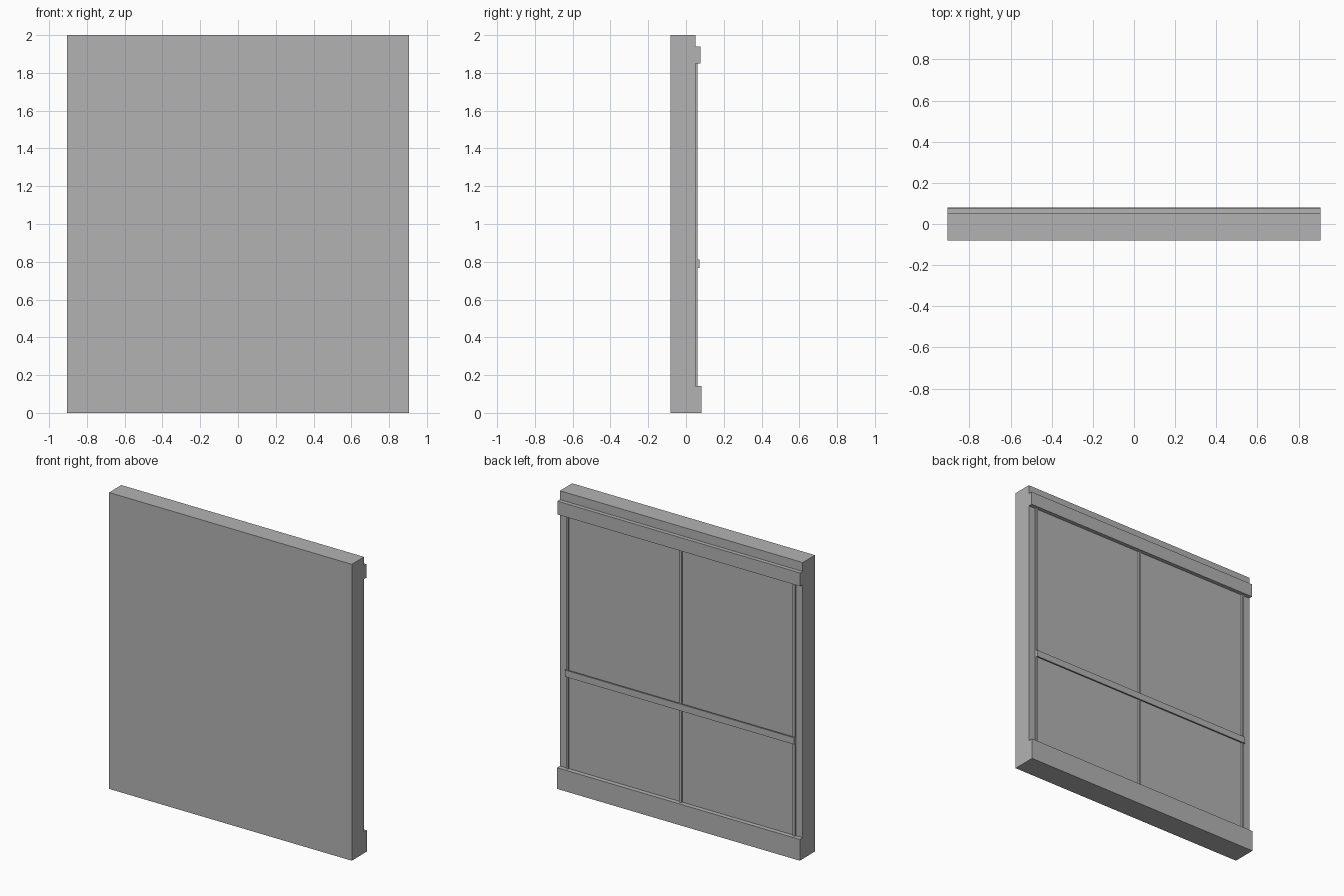
import bpy

default_cube = bpy.data.objects.get("Cube")
if default_cube:
    bpy.data.objects.remove(default_cube, do_unlink=True)

# One plain grey for every part
grey = bpy.data.materials.new("plain grey")
grey.use_nodes = True
colour = (0.45, 0.45, 0.45, 1.0)
grey.diffuse_color = colour
grey.node_tree.nodes["Principled BSDF"].inputs["Base Color"].default_value = colour


def box(name, x, y, z):
    """Add a box spanning the given (low, high) ranges."""
    spans = (x, y, z)
    bpy.ops.mesh.primitive_cube_add(size=1, location=[(a + b) / 2 for a, b in spans])
    part = bpy.context.object
    part.name = name
    part.scale = [b - a for a, b in spans]
    bpy.ops.object.transform_apply(location=False, rotation=False, scale=True)
    part.data.materials.append(grey)
    return part


HALF = 0.906      # half width of the wall
EDGE = 0.855      # outer edge of the battens
BATTEN = 0.016    # batten width
BACK = 0.05       # rear plane of the wall
RAISED = 0.061    # rear plane of the battens
RAIL_LOW, RAIL_HIGH = 1.85, 1.94
SKIRT = 0.143

# Wall slab
wall = (-HALF, HALF)
box("wall_panel", wall, (-0.081, BACK), (0, 2))

# Skirting and top rail across the back
box("skirting_board", wall, (BACK, 0.081), (0, SKIRT))
box("top_rail", wall, (BACK, 0.077), (RAIL_LOW, RAIL_HIGH))

# Thin upright battens between the rails
for name, centre in (("left", EDGE - BATTEN / 2), ("middle", 0), ("right", BATTEN / 2 - EDGE)):
    box(name + "_batten", (centre - BATTEN / 2, centre + BATTEN / 2),
        (BACK, RAISED), (SKIRT, RAIL_LOW))

# Cross rail lying over the battens
box("cross_rail", (-EDGE, EDGE), (RAISED, 0.071), (0.767, 0.812))
